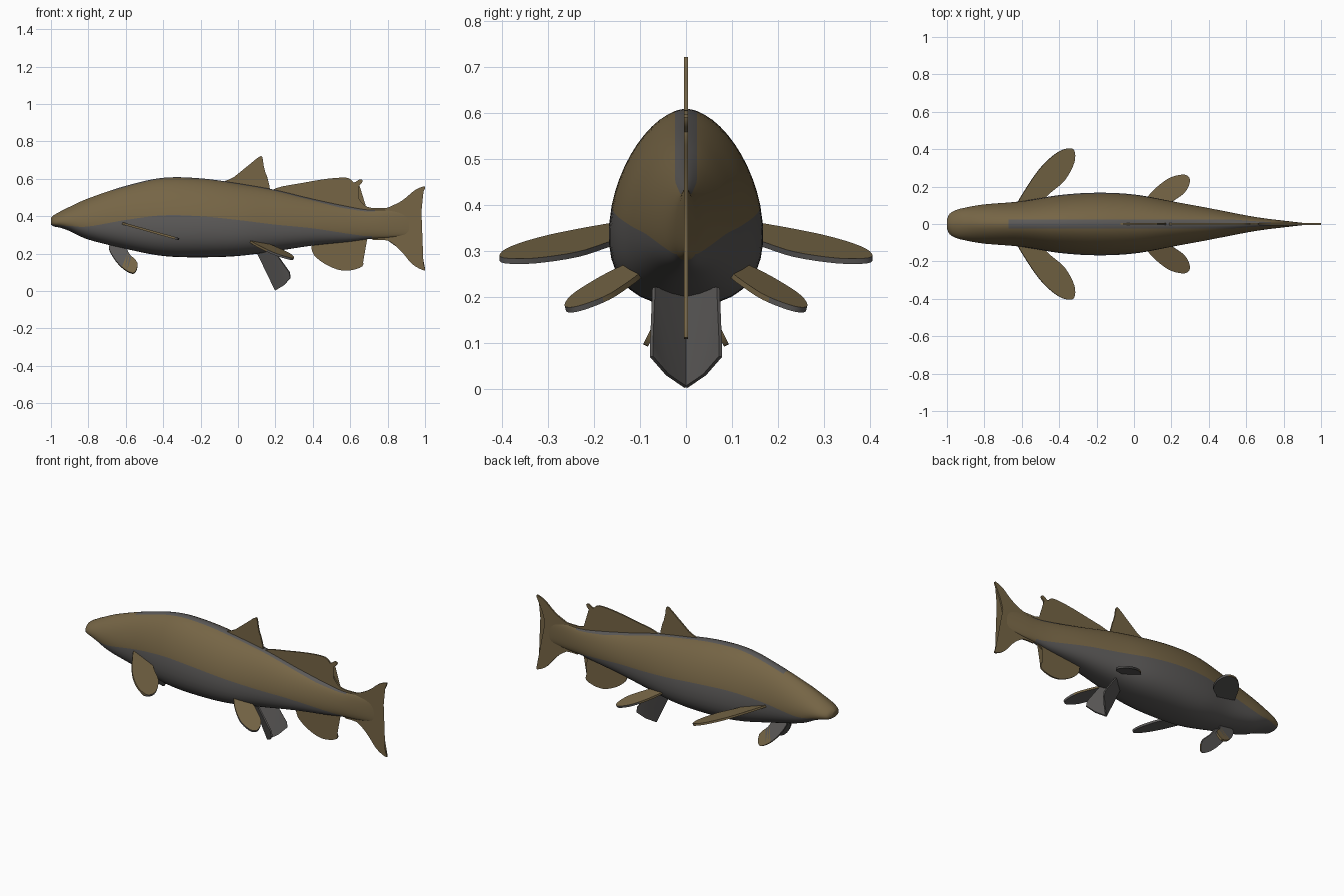
import bpy
import bmesh
import math
from mathutils import Vector

default_cube = bpy.data.objects.get("Cube")
if default_cube:
    bpy.data.objects.remove(default_cube, do_unlink=True)


def make_material(name, colour):
    material = bpy.data.materials.new(name)
    material.use_nodes = True
    material.diffuse_color = (*colour, 1)
    shader = material.node_tree.nodes["Principled BSDF"]
    shader.inputs["Base Color"].default_value = (*colour, 1)
    shader.inputs["Roughness"].default_value = 0.8
    return material


BROWN, GREY = 0, 1
materials = [
    make_material("olive brown", (0.18, 0.13, 0.06)),
    make_material("slate grey", (0.105, 0.1, 0.097)),
]


def finish(bm, name, angle=40):
    """Turn a bmesh into a named, smooth-shaded object."""
    bmesh.ops.recalc_face_normals(bm, faces=bm.faces)
    mesh = bpy.data.meshes.new(name)
    bm.to_mesh(mesh)
    bm.free()
    for material in materials:
        mesh.materials.append(material)
    obj = bpy.data.objects.new(name, mesh)
    bpy.context.collection.objects.link(obj)
    bpy.ops.object.select_all(action='DESELECT')
    obj.select_set(True)
    bpy.context.view_layer.objects.active = obj
    bpy.ops.object.shade_smooth_by_angle(angle=math.radians(angle))
    return obj


def spline(a, b, c, d, t):
    return 0.5 * (2 * b + (c - a) * t + (2 * a - 5 * b + 4 * c - d) * t * t
                  + (3 * b - a - 3 * c + d) * t ** 3)


def smooth_path(points, steps, closed=False):
    """Round a chain of points with a smooth curve through all of them."""
    points = [Vector(p) for p in points]
    count = len(points)

    def pick(i):
        return points[i % count] if closed else points[max(0, min(i, count - 1))]

    result = []
    for i in range(count if closed else count - 1):
        for k in range(steps):
            result.append(spline(pick(i - 1), pick(i), pick(i + 1), pick(i + 2), k / steps))
    return result if closed else result + [points[-1]]


# Body: x, top, underside, half width, height of the colour border
stations = [
    (-1.0, .39, .355, .025, .36), (-.985, .405, .345, .055, .355),
    (-.95, .425, .338, .075, .35), (-.9, .45, .32, .088, .348),
    (-.8, .495, .275, .105, .345), (-.6, .562, .225, .122, .38),
    (-.4, .605, .187, .155, .405), (-.2, .602, .18, .168, .4),
    (0, .575, .187, .158, .38), (.2, .54, .213, .122, .355),
    (.4, .492, .243, .085, .335), (.6, .45, .264, .046, .305),
    (.7, .435, .278, .03, .293), (.8, .435, .285, .018, .3),
    (.92, .42, .3, .004, .31),
]


def build_body():
    bm = bmesh.new()
    rings, centres = [], []
    half = math.pi / 2
    spans = (10, 10, 3)
    for x, top, low, width, border in smooth_path(stations, 6):
        middle = low + 0.38 * (top - low)
        # Angles of the belly border and of the stripe along the back
        if border > middle:
            edge = math.asin(min(.95, (border - middle) / (top - middle)) ** 0.9)
        else:
            edge = -math.asin(min(.95, (middle - border) / (middle - low)) ** 1.2)
        stripe = math.acos(min(.4, .024 / width) ** 0.9)
        marks = (-half, edge, max(stripe, edge + .1), half)
        angles = [marks[s] + (marks[s + 1] - marks[s]) * k / n
                  for s, n in enumerate(spans) for k in range(n)] + [half]
        side = []
        for a in angles:
            power = 1.12 if a > 0 else 0.82
            reach = top - middle if a > 0 else middle - low
            y = width * max(0, math.cos(a)) ** power
            z = middle + math.copysign(reach * abs(math.sin(a)) ** power, a)
            side.append((x, y, z))
        loop = side + [(x, -y, z) for x, y, z in reversed(side[1:-1])]
        rings.append([bm.verts.new(p) for p in loop])
        centres.append(x)
    total = len(rings[0])
    for i in range(len(rings) - 1):
        for k in range(total):
            nxt = (k + 1) % total
            face = bm.faces.new((rings[i][k], rings[i][nxt], rings[i + 1][nxt], rings[i + 1][k]))
            strip = min(k, total - 1 - k)
            belly = strip < spans[0] and centres[i] < .7
            back = strip >= spans[0] + spans[1] and -.68 < centres[i] < .72
            face.material_index = GREY if belly or back else BROWN
    bm.faces.new(rings[0])
    bm.faces.new(rings[-1])
    return finish(bm, "body", 60)


def plate(name, points, thickness, colour_rule, steps=1):
    """Thin closed fin from a 3D outline; steps above one round the outline."""
    points = smooth_path(points, steps, True) if steps > 1 else [Vector(p) for p in points]
    bm = bmesh.new()
    normal = Vector()
    for p, q in zip(points, points[1:] + points[:1]):
        normal += p.cross(q)
    offset = normal.normalized() * thickness / 2
    a = [bm.verts.new(p + offset) for p in points]
    b = [bm.verts.new(p - offset) for p in points]
    bm.faces.new(a)
    bm.faces.new(list(reversed(b)))
    for i in range(len(a)):
        j = (i + 1) % len(a)
        bm.faces.new((a[i], b[i], b[j], a[j]))
    bmesh.ops.triangulate(bm, faces=[f for f in bm.faces if len(f.verts) > 4])
    bmesh.ops.recalc_face_normals(bm, faces=bm.faces)
    for face in bm.faces:
        face.material_index = colour_rule(face)
    return finish(bm, name)


def all_brown(face):
    return BROWN


def all_grey(face):
    return GREY


def grey_below(face):
    return GREY if face.normal.z < -.05 else BROWN


build_body()

# Upright fins along the middle, outlined in x and z
upright_fins = {
    "front_dorsal_fin": [(-.1, .55), (-.09, .578), (-.02, .61), (.06, .675), (.11, .715),
                         (.13, .715), (.14, .65), (.158, .6), (.15, .52)],
    "rear_dorsal_fin": [(.18, .5), (.2, .548), (.33, .575), (.48, .6), (.585, .605), (.62, .58),
                        (.65, .597), (.667, .59), (.655, .57), (.63, .55), (.645, .495),
                        (.69, .45), (.75, .437), (.7, .4), (.45, .42)],
    "anal_fin": [(.42, .29), (.395, .215), (.445, .157), (.53, .115), (.6, .11), (.665, .132),
                 (.663, .17), (.628, .205), (.64, .25), (.7, .285), (.6, .31)],
    "tail_fin": [(.7, .43), (.8, .445), (.88, .485), (.94, .535), (.985, .557), (1.0, .55),
                 (.965, .475), (.942, .39), (.942, .3), (.965, .2), (1.0, .12), (.985, .113),
                 (.93, .145), (.87, .215), (.8, .27), (.7, .285)],
}
for name, outline in upright_fins.items():
    plate(name, [(x, 0, z) for x, z in outline], .009, all_brown, 3)

# Paired fins, outlined from above on sloping planes
pectoral = [(-.62, .1), (-.58, .185), (-.5, .3), (-.42, .375), (-.36, .403), (-.322, .395),
            (-.32, .33), (-.37, .235), (-.45, .165), (-.52, .1)]
pelvic = [(.06, .11), (.085, .16), (.14, .212), (.2, .25), (.27, .262), (.298, .235),
          (.28, .18), (.235, .14), (.14, .09)]
chin = [(-.69, .24), (-.66, .17), (-.607, .115), (-.555, .095), (-.538, .147),
        (-.58, .195), (-.61, .24)]


def chin_colour(face):
    outward = face.normal.y * face.calc_center_median().y > 0
    return BROWN if outward and face.calc_center_median().z < .16 else GREY


for side, word in ((1, "rear"), (-1, "front")):
    plate("pectoral_fin_" + word,
          [(x, side * y, .362 - .28 * (x + .62)) for x, y in pectoral], .012, grey_below, 4)
    plate("pelvic_fin_" + word,
          [(x, side * y, .30 - .27 * y - .27 * (x - .065)) for x, y in pelvic],
          .012, grey_below, 4)
    plate("chin_fin_" + word,
          [(x, side * (.085 - .5 * (z - .1)), z) for x, z in chin], .012, chin_colour, 4)
    # Folded grey fin under the belly, one leaf on each side
    plate("belly_fin_" + word,
          [(.1, 0, .21), (.2, 0, .003), (.245, side * .04, .03), (.28, side * .075, .07),
           (.275, side * .075, .1), (.19, side * .07, .22)], .008, all_grey)
